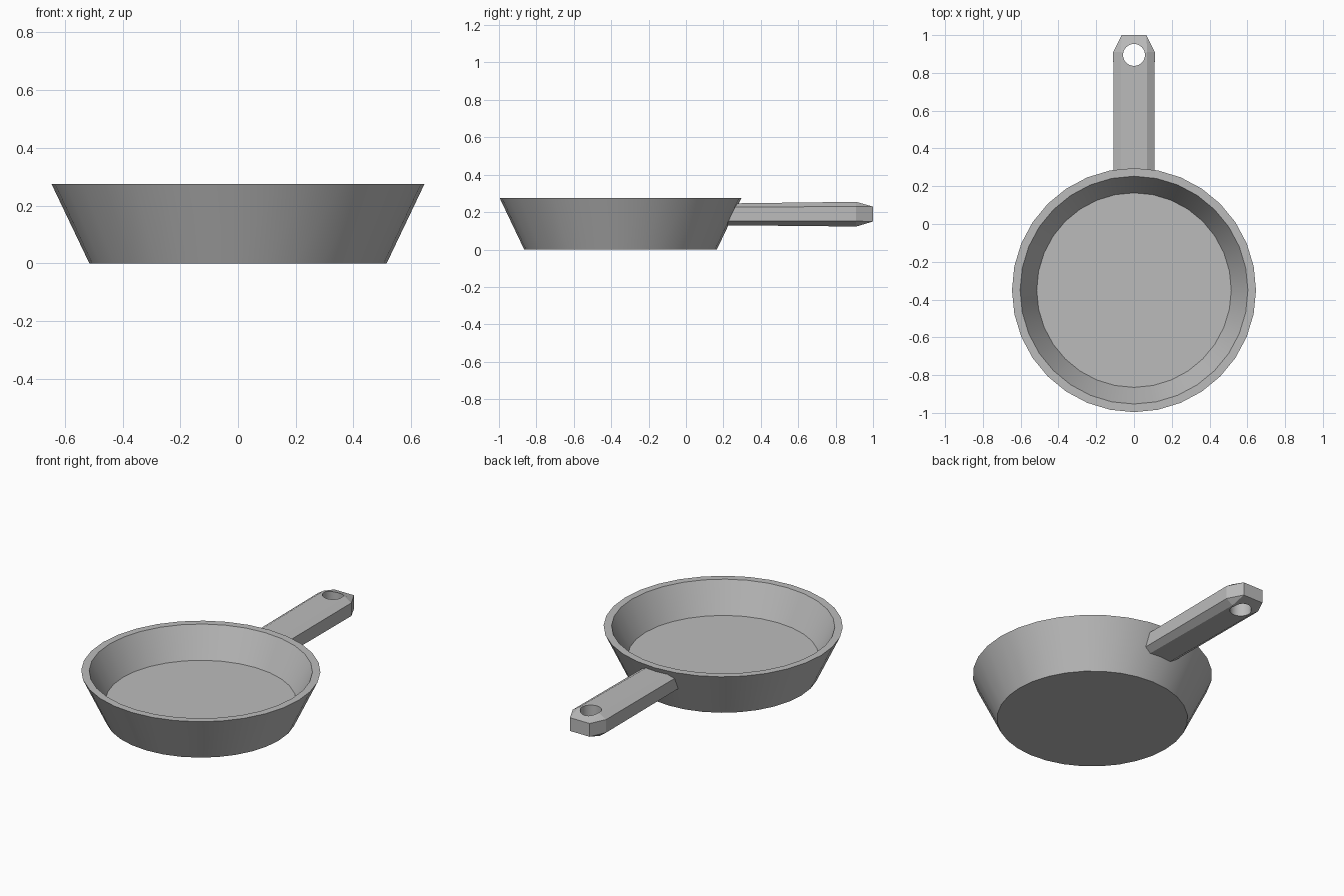
import bpy, bmesh, math

if "Cube" in bpy.data.objects:
    bpy.data.objects.remove(bpy.data.objects["Cube"])

PAN_Y = -0.35
SIDES = 32

grey = bpy.data.materials.new("cast grey")
grey.diffuse_color = (0.5, 0.5, 0.5, 1)
grey.use_nodes = True
grey.node_tree.nodes["Principled BSDF"].inputs["Base Color"].default_value = grey.diffuse_color


def make_object(name, bm):
    bmesh.ops.recalc_face_normals(bm, faces=bm.faces)
    mesh = bpy.data.meshes.new(name)
    bm.to_mesh(mesh)
    bm.free()
    mesh.materials.append(grey)
    obj = bpy.data.objects.new(name, mesh)
    bpy.context.collection.objects.link(obj)
    return obj


def activate(obj):
    bpy.ops.object.select_all(action='DESELECT')
    obj.select_set(True)
    bpy.context.view_layer.objects.active = obj


def smooth(obj, degrees):
    activate(obj)
    bpy.ops.object.shade_smooth_by_angle(angle=math.radians(degrees))


def loft(rings):
    """Closed skin through rings of equal length, capped at both ends."""
    bm = bmesh.new()
    loops = [[bm.verts.new(p) for p in ring] for ring in rings]
    n = len(loops[0])
    for a, b in zip(loops, loops[1:]):
        for i in range(n):
            j = (i + 1) % n
            bm.faces.new((a[i], a[j], b[j], b[i]))
    bm.faces.new(loops[0])
    bm.faces.new(loops[-1])
    bmesh.ops.remove_doubles(bm, verts=bm.verts, dist=1e-4)
    return bm


def circle(r, z, y=PAN_Y):
    return [(r * math.cos(math.tau * i / SIDES), y + r * math.sin(math.tau * i / SIDES), z)
            for i in range(SIDES)]


# Pan: outside base, outer rim, inner rim, cooking floor
pan = make_object("pan_bowl", loft([circle(0.515, 0), circle(0.646, 0.275),
                                    circle(0.603, 0.275), circle(0.515, 0.10)]))
smooth(pan, 30)


# Handle: chamfered bar, its root slanted to sit inside the pan wall
def section(y, flat, wide, low, low_side, high_side, high):
    outline = [(flat, high), (wide, high_side), (wide, low_side), (flat, low),
               (-flat, low), (-wide, low_side), (-wide, high_side), (-flat, high)]
    return [(x, y(z), z) for x, z in outline]


handle = make_object("handle", loft([
    section(lambda z: 0.263 + (z - 0.25) * 0.49, 0.07, 0.108, 0.13, 0.153, 0.227, 0.247),
    section(lambda z: 0.91, 0.07, 0.11, 0.123, 0.152, 0.23, 0.255),
    section(lambda z: 1.0, 0.065, 0.065, 0.15, 0.15, 0.229, 0.229)]))

# Hanging hole through the handle
cutter = make_object("hole_cutter", loft([circle(0.058, 0, 0.895), circle(0.058, 0.4, 0.895)]))
cutter.hide_render = True
cut = handle.modifiers.new("hanging hole", 'BOOLEAN')
cut.operation = 'DIFFERENCE'
cut.solver = 'EXACT'
cut.object = cutter
activate(handle)
bpy.ops.object.modifier_apply(modifier=cut.name)
bpy.data.objects.remove(cutter)
smooth(handle, 14)
